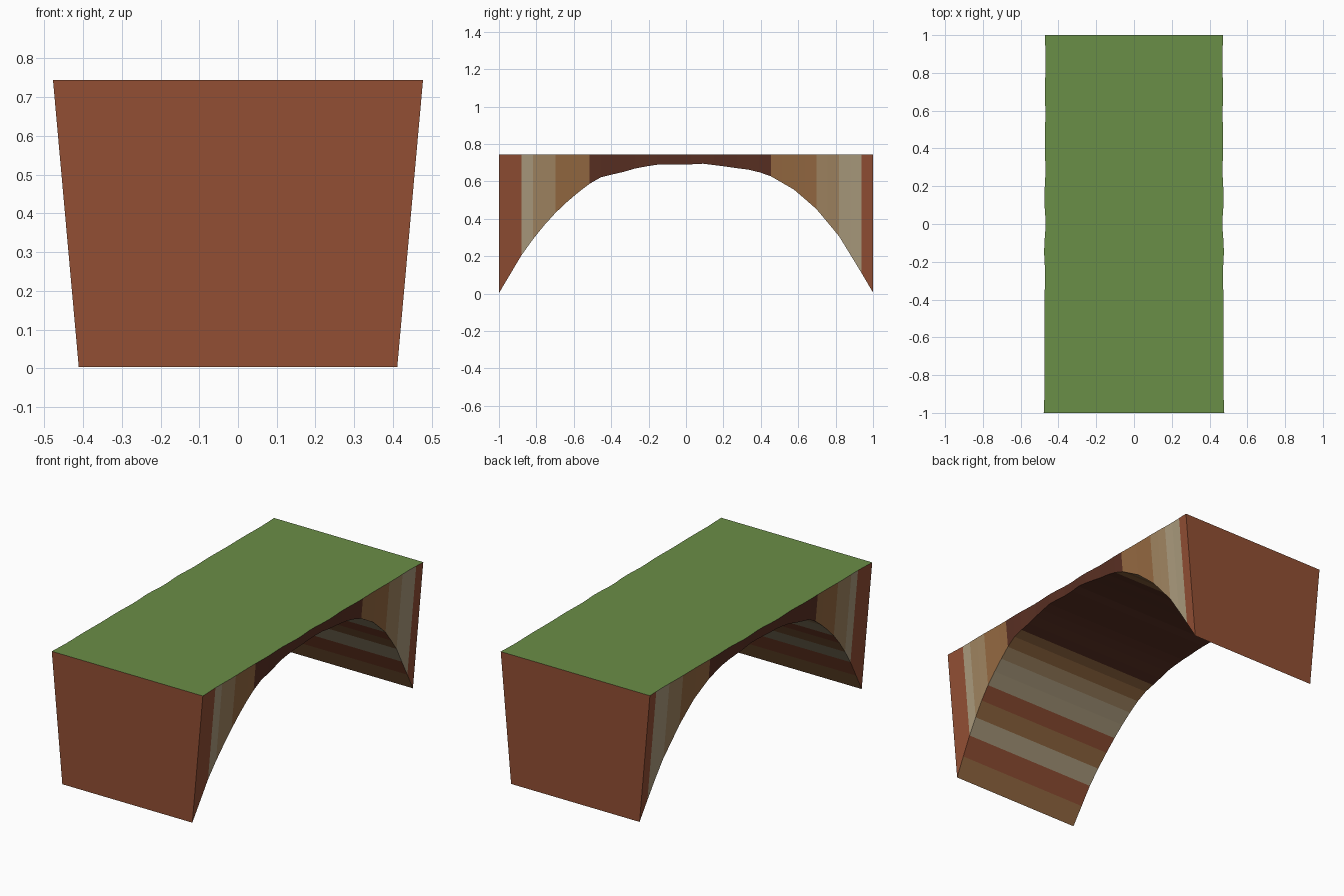
import bpy, bmesh, math

if "Cube" in bpy.data.objects:
    bpy.data.objects.remove(bpy.data.objects["Cube"])

N = 33          # slices along the span
TOP = 0.745


def material(name, r, g, b):
    m = bpy.data.materials.new(name)
    m.diffuse_color = [((c / 255 + 0.055) / 1.055) ** 2.4 for c in (r, g, b)] + [1]
    m.use_nodes = True
    m.node_tree.nodes["Principled BSDF"].inputs["Base Color"].default_value = m.diffuse_color
    return m


mats = [material("grass", 106, 142, 71), material("rust_rock", 146, 79, 52),
        material("cream_rock", 172, 156, 126), material("light_tan_rock", 162, 134, 98),
        material("tan_rock", 150, 106, 66), material("dark_rock", 90, 48, 35)]
KEY = "GRCLTD"

# Underside of the arch: (y, z)
arch = [(-1, 0.003), (-0.88, 0.205), (-0.79, 0.33), (-0.70, 0.43), (-0.61, 0.515),
        (-0.52, 0.585), (-0.45, 0.625), (-0.33, 0.652), (-0.27, 0.67), (-0.16, 0.69),
        (0, 0.69), (0.09, 0.695), (0.21, 0.68), (0.30, 0.667), (0.36, 0.66),
        (0.45, 0.63), (0.58, 0.555), (0.70, 0.45), (0.82, 0.305), (0.94, 0.108),
        (1, 0.006)]


def arch_z(y):
    for (y0, z0), (y1, z1) in zip(arch, arch[1:]):
        if y <= y1 + 1e-6:
            return z0 + (z1 - z0) * (y - y0) / (y1 - y0)
    return arch[-1][1]


def half_width(y):
    return 0.472 - 0.003 * y + 0.004 * math.sin(22 * y - 1.6) * (0.6 + 0.4 * math.cos(5 * y))


# Rock strata, one letter per slice
side_bands = "RRCLLTTT" + "D" * 16 + "TTTTLLCCR"
under_bands = "TRCTRCCLTT" + "D" * 13 + "TTLCCRTCRT"

# Slices: top left, top right, bottom right, bottom left
bm = bmesh.new()
rings = []
for i in range(N + 1):
    y = -1 + 2 * i / N
    z, w = arch_z(y), half_width(y)
    b = w * (0.86 + 0.14 * z / TOP)
    rings.append([bm.verts.new(p) for p in
                  ((-w, y, TOP), (w, y, TOP), (b, y, z), (-b, y, z))])

# Skin between slices
for i in range(N):
    a, c = rings[i], rings[i + 1]
    for k, col in enumerate(("G", side_bands[i], under_bands[i], side_bands[i])):
        n = (k + 1) % 4
        f = bm.faces.new((a[k], a[n], c[n], c[k]))
        f.material_index = KEY.index(col)

# End faces
for ring in (rings[0], rings[-1]):
    bm.faces.new(ring).material_index = 1

bmesh.ops.recalc_face_normals(bm, faces=bm.faces)
mesh = bpy.data.meshes.new("rock_arch_bridge")
bm.to_mesh(mesh)
bm.free()
for m in mats:
    mesh.materials.append(m)
bpy.context.collection.objects.link(bpy.data.objects.new("rock_arch_bridge", mesh))
